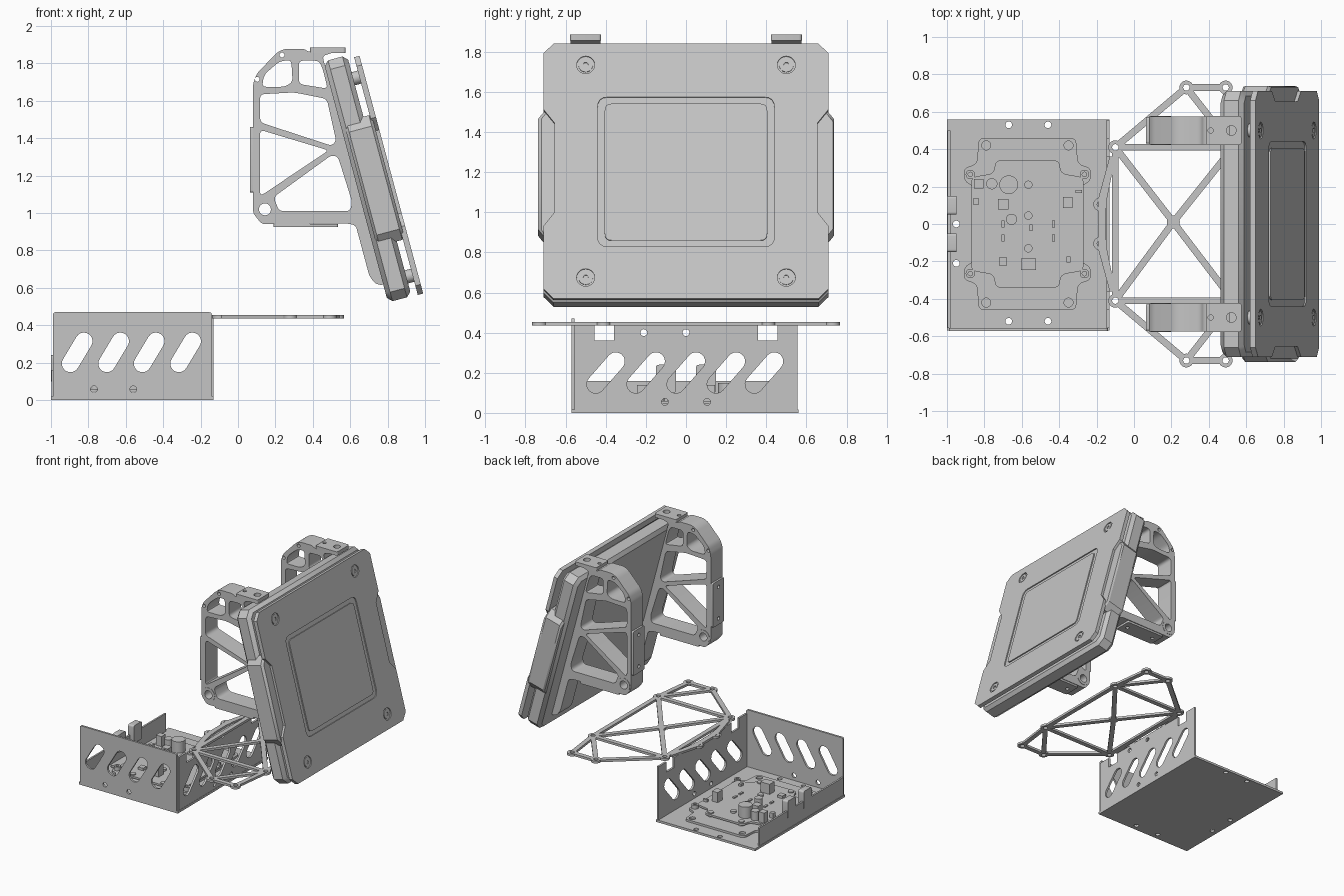
import bpy, bmesh, math
from mathutils import Matrix, Vector

old = bpy.data.objects.get("Cube")
if old:
    bpy.data.objects.remove(old)

grey = bpy.data.materials.new("plain grey")
grey.use_nodes = True
colour = (0.56, 0.56, 0.56, 1)
grey.diffuse_color = colour
grey.node_tree.nodes["Principled BSDF"].inputs["Base Color"].default_value = colour

# Drawing planes: two in-plane axes, extrusion follows their cross product
TILT = math.radians(15)
UP = Vector((-math.sin(TILT), 0, math.cos(TILT)))
X, Y, Z = Vector((1, 0, 0)), Vector((0, 1, 0)), Vector((0, 0, 1))
FLAT, FRONT, SIDE, PANEL = (X, Y), (X, Z), (Y, Z), (Y, UP)


def circle(c, r, n=20):
    return [(c[0] + r * math.cos(2 * math.pi * i / n), c[1] + r * math.sin(2 * math.pi * i / n))
            for i in range(n)]


def rect(x0, y0, x1, y1):
    return [(x0, y0), (x1, y0), (x1, y1), (x0, y1)]


def capsule(p, q, r, n=10):
    """Rounded slot from p to q."""
    a = math.atan2(q[1] - p[1], q[0] - p[0])
    return [(c[0] + r * math.cos(a + s + math.pi * i / n), c[1] + r * math.sin(a + s + math.pi * i / n))
            for c, s in ((q, -math.pi / 2), (p, math.pi / 2)) for i in range(n + 1)]


def rounded(points, r, n=4):
    """Round every corner of a polygon."""
    out = []
    pts = [Vector(p) for p in points]
    for i, b in enumerate(pts):
        ends = []
        for o in (pts[i - 1], pts[(i + 1) % len(pts)]):
            d = o - b
            ends.append(b + d.normalized() * min(r, d.length * 0.45))
        for k in range(n + 1):
            t = k / n
            out.append(tuple(ends[0] * (1 - t) ** 2 + b * 2 * t * (1 - t) + ends[1] * t * t))
    return out


def mirrored(half):
    """Close a right-hand half outline with its mirror image."""
    return half + [(-x, y) for x, y in reversed(half)]


def plate(name, loops, plane, lo, hi, bevel=0):
    """Extrude an outline (first loop) with holes (other loops) between two heights."""
    cu = bpy.data.curves.new(name, 'CURVE')
    cu.dimensions, cu.fill_mode, cu.extrude = '2D', 'BOTH', (hi - lo) / 2
    for loop in loops:
        s = cu.splines.new('POLY')
        s.points.add(len(loop) - 1)
        for pt, c in zip(s.points, loop):
            pt.co = (c[0], c[1], 0, 1)
        s.use_cyclic_u = True
    ob = bpy.data.objects.new(name, cu)
    bpy.context.collection.objects.link(ob)
    bpy.ops.object.select_all(action='DESELECT')
    ob.select_set(True)
    bpy.context.view_layer.objects.active = ob
    bpy.ops.object.convert(target='MESH')
    ob = bpy.context.view_layer.objects.active
    u, v = plane
    w = u.cross(v)
    m = Matrix((u, v, w)).transposed().to_4x4()
    m.translation = w * (lo + hi) / 2
    bm = bmesh.new()
    bm.from_mesh(ob.data)
    bmesh.ops.remove_doubles(bm, verts=bm.verts, dist=1e-5)
    bm.transform(m)
    bmesh.ops.recalc_face_normals(bm, faces=bm.faces)
    bm.to_mesh(ob.data)
    bm.free()
    ob.data.materials.clear()
    ob.data.materials.append(grey)
    bpy.ops.object.shade_smooth_by_angle(angle=math.radians(30))
    if bevel:
        mod = ob.modifiers.new("edge bevel", 'BEVEL')
        mod.width, mod.segments = bevel, 1
        mod.limit_method, mod.angle_limit = 'ANGLE', math.radians(60)
    return ob


# Electronics tray: floor, slotted walls and a low lip
holes = [circle(p, 0.018) for p in ((-.67, .53), (-.46, .53), (-.67, -.52), (-.46, -.52), (-.95, 0), (-.95, -.21))]
plate("tray_floor", [rect(-1, -.57, -.13, .56)] + holes, FLAT, 0, .018)
slots = [capsule((x - .036, .195), (x + .036, .315), .046) for x in (-.86, -.665, -.475, -.28)]
plate("tray_front_wall", [rounded(rect(-.99, .005, -.14, .47), .015)] + slots
      + [circle((x, .058), .018) for x in (-.77, -.56)], FRONT, .555, .571)
outline = [(-.555, .012), (.555, .012), (.555, .44), (.455, .44), (.455, .36), (.36, .36), (.36, .44),
           (-.36, .44), (-.36, .36), (-.455, .36), (-.455, .44), (-.555, .44)]
slots = [capsule((y - .05, .143), (y + .05, .257), .045) for y in (-.4, -.2, 0, .2, .39)]
small = [circle(p, .017) for p in ((-.21, .4), (0, .4), (-.105, .055), (.105, .055))]
plate("tray_side_wall", [outline] + slots + small, SIDE, -.148, -.132)
plate("tray_low_lip", [rect(-.555, .012, .5, .16)], SIDE, -.996, -.982)
for y in (-.1, .1):
    plate("lip_connector", [rounded(rect(y - .05, .1, y + .05, .24), .015)], SIDE, -1, -.95)

# Circuit board on its carrier
half = [(.26, .46), (.27, .32), (.34, .30), (.34, .23), (.285, .2), (.285, -.2), (.34, -.23), (.34, -.30),
        (.27, -.32), (.26, -.46)]
shift = lambda pts: [(x - .57, y) for x, y in pts]
corners = [(sx * .22, sy * .42) for sx in (-1, 1) for sy in (-1, 1)]
plate("board_carrier", [shift(rounded(mirrored(half), .03))] + [circle((x - .57, y), .024) for x, y in corners],
      FLAT, .018, .035)
half = [(.17, .34), (.18, .27), (.3, .25), (.3, -.25), (.18, -.27), (.17, -.34)]
plate("circuit_board", [shift(rounded(mirrored(half), .03))], FLAT, .045, .06)
for sx in (-1, 1):
    for sy in (-1, 1):
        plate("board_post", [circle((-.57 + sx * .305, sy * .265), .025), circle((-.57 + sx * .305, sy * .265), .012)],
              FLAT, .03, .065)
        plate("board_screw", [circle((-.57 + sx * .135, sy * .31), .022)], FLAT, .03, .068)
for x, y, r, h in ((-.67, .21, .05, .15), (-.655, .025, .03, .13), (-.76, .215, .03, .13), (-.565, .21, .022, .075),
                   (-.565, .045, .022, .075), (-.565, -.13, .022, .075)):
    plate("round_component", [circle((x, y), r)], FLAT, .058, h)
for x, y, a, b, h in ((-.70, .105, .028, .028, .12), (-.355, .115, .025, .03, .14), (-.70, -.2, .022, .022, .08),
                      (-.565, -.215, .04, .03, .14), (-.83, .215, .025, .025, .14), (-.845, .12, .016, .016, .1),
                      (-.7, 0, .008, .018, .07), (-.7, -.075, .008, .018, .07), (-.55, -.02, .008, .018, .07),
                      (-.43, 0, .008, .018, .07), (-.43, -.075, .008, .018, .07), (-.295, .175, .018, .008, .08),
                      (-.35, -.19, .01, .015, .08)):
    plate("box_component", [rect(x - a, y - b, x + a, y + b)], FLAT, .058, h)

# Truss plate: ringed nodes joined by flat bars
parts = []


def bar(p, q, w=.036, trim=.026):
    p, q = Vector(p), Vector(q)
    d = (q - p).normalized()
    n = Vector((-d.y, d.x)) * w / 2
    p, q = p + d * trim, q - d * trim
    parts.append(plate("truss_bar", [[tuple(c) for c in (p + n, p - n, q - n, q + n)]], FLAT, .436, .454))


hub = (.21, .01)
inner, tip, far, end = (-.1, .41), (.28, .73), (.49, .73), (.53, .41)
flip = lambda p, s: (p[0], p[1] * s)
for s in (1, -1):
    for p in (inner, tip, far, end, (-.18, .105)):
        c = flip(p, s)
        parts.append(plate("truss_ring", [circle(c, .037), circle(c, .017)], FLAT, .436, .454))
    for p, q in ((inner, tip), (tip, far), (far, end), (inner, end), (tip, end)):
        bar(flip(p, s), flip(q, s))
    for p in (inner, end):
        bar(flip(p, s), hub)
bar(inner, flip(inner, -1))
bar(end, flip(end, -1))
parts.append(plate("truss_hub", [circle(hub, .035)], FLAT, .436, .454))
web = [(-.1, .36), (-.15, .105), (-.15, -.105), (-.1, -.36), (-.13, -.36), (-.19, -.14), (-.19, .14), (-.13, .36)]
parts.append(plate("truss_plate", [web], FLAT, .436, .454))
bpy.ops.object.select_all(action='DESELECT')
for ob in parts:
    ob.select_set(True)
bpy.ops.object.join()

# Tilted panel: body, side bumpers, cover with grooved face
half = [(.66, 1.63), (.71, 1.58), (.71, .347), (.66, .297)]
plate("panel_body", [mirrored(half)], PANEL, .91, 1.04, bevel=.025)
for s in (1, -1):
    pts = [(.6, 1.29), (.69, 1.29), (.737, 1.23), (.737, .66), (.69, .6), (.6, .6)]
    plate("side_bumper", [[(x * s, y) for x, y in pts]], PANEL, .93, 1.085, bevel=.015)
half = [(.66, 1.61), (.71, 1.56), (.71, 1.27), (.655, 1.2), (.655, .74), (.71, .67), (.71, .345), (.66, .294)]
cover = mirrored(half)
screws = [(y, a) for y in (-.5, .5) for a in (1.5, .403)]
frame = rounded(rect(-.44, .563, .44, 1.334), .05)
island = rounded(rect(-.405, .595, .405, 1.3), .035)
plate("cover_base", [cover], PANEL, 1.074, 1.096)
plate("cover_face", [cover, frame] + [circle(c, .045) for c in screws], PANEL, 1.096, 1.104)
plate("cover_centre", [island], PANEL, 1.096, 1.104)
for c in screws:
    plate("cover_standoff", [circle(c, .036)], PANEL, 1.03, 1.075)
    plate("cover_screw", [circle(c, .036), circle(c, .014, 6)], PANEL, 1.096, 1.102)

# Two truss brackets carrying the panel
at = lambda a, w: (w * math.cos(TILT) - a * math.sin(TILT), w * math.sin(TILT) + a * math.cos(TILT))
outline = [(.375, 1.862), (.52, 1.862), at(1.66, .912), at(.39, .912), at(.41, .87), at(.46, .85), at(.74, .85),
           (.58, .945), (.128, .94), (.08, 1.0), (.08, 1.69), (.1, 1.745), (.21, 1.86), (.25, 1.878), (.355, 1.878)]
windows = [
    [(.128, 1.675), (.14, 1.74), (.22, 1.81), (.285, 1.82), (.292, 1.7), (.25, 1.675)],
    [(.325, 1.815), (.43, 1.815), (.45, 1.78), (.48, 1.665), (.325, 1.69)],
    [(.118, 1.635), (.3, 1.645), (.475, 1.61), (.525, 1.385), (.5, 1.36), (.118, 1.485)],
    [(.118, 1.445), (.485, 1.335), (.118, 1.09)],
    [(.19, 1.085), (.5, 1.31), (.535, 1.3), (.61, 1.06), (.6, 1.01), (.22, 1.01)]]
pins = [circle((.144, 1.02), .032), circle((.103, 1.715), .013), circle((.235, 1.845), .013)]
for s in (1, -1):
    c = -s * .5
    plate("bracket_frame", [rounded(outline, .02)] + [rounded(w, .025) for w in windows] + pins,
          FRONT, c - .075, c + .075)
    plate("bracket_boss", [circle((.144, 1.02), .055), circle((.144, 1.02), .032)], FRONT, c - .078, c + .078)
    tab = rounded(rect(.385, s * .5 - .077, .575, s * .5 + .077), .015)
    plate("bracket_top_tab", [tab, circle((.52, s * .5), .026), circle((.41, s * .5), .014)], FLAT, 1.856, 1.886)
    pad = rounded(rect(s * .5 - .07, 1.11, s * .5 + .07, 1.46), .012)
    plate("bracket_rear_pad", [pad] + [circle((s * .5, z), .014) for z in (1.16, 1.41)], SIDE, .064, .082)
    pad = rounded(rect(.19, s * .5 - .07, .535, s * .5 + .07), .012)
    plate("bracket_lower_pad", [pad] + [circle((x, s * .5), .014) for x in (.24, .485)], FLAT, .926, .942)
